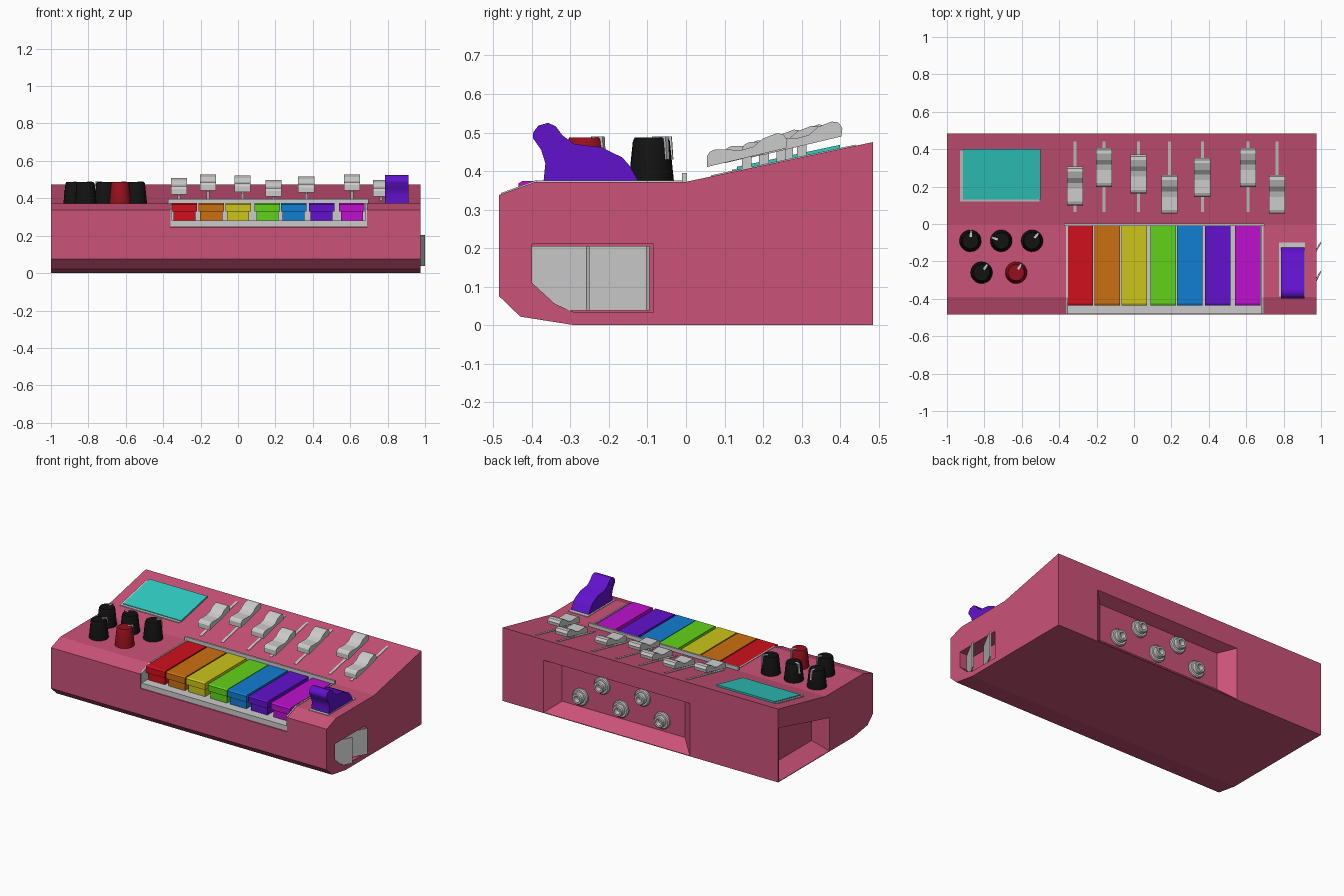
import bpy, math
from mathutils import Vector, Matrix

if "Cube" in bpy.data.objects:
    bpy.data.objects.remove(bpy.data.objects["Cube"])

mats = {}
COLORS = {
    "pink": (0.60, 0.085, 0.19), "red": (0.63, 0.005, 0.012), "orange": (0.60, 0.16, 0.005),
    "yellow": (0.60, 0.56, 0.01), "green": (0.12, 0.65, 0.01), "blue": (0.006, 0.21, 0.65),
    "purple": (0.12, 0.006, 0.61), "magenta": (0.51, 0.005, 0.61), "teal": (0.03, 0.61, 0.55),
    "black": (0.006, 0.006, 0.006), "dark_red": (0.30, 0.005, 0.012),
}


def make(name, verts, faces, color=None):
    me = bpy.data.meshes.new(name)
    me.from_pydata([tuple(v) for v in verts], [], faces)
    ob = bpy.data.objects.new(name, me)
    bpy.context.collection.objects.link(ob)
    if color:
        if color not in mats:
            mats[color] = bpy.data.materials.new(color)
            mats[color].diffuse_color = (*COLORS[color], 1)
        me.materials.append(mats[color])
    return ob


def select(ob):
    bpy.ops.object.select_all(action='DESELECT')
    ob.select_set(True)
    bpy.context.view_layer.objects.active = ob


def recalc(ob):
    import bmesh
    bm = bmesh.new()
    bm.from_mesh(ob.data)
    bmesh.ops.recalc_face_normals(bm, faces=bm.faces)
    bm.to_mesh(ob.data)
    bm.free()
    return ob


def loft(name, loops, color=None):
    """Skin a stack of equal-length loops and cap both ends."""
    n = len(loops[0])
    faces = [[k * n + i, k * n + (i + 1) % n, (k + 1) * n + (i + 1) % n, (k + 1) * n + i]
             for k in range(len(loops) - 1) for i in range(n)]
    faces += [list(range(n)), list(range((len(loops) - 1) * n, len(loops) * n))]
    return recalc(make(name, [v for l in loops for v in l], faces, color))


def prism(name, profile, x0, x1, color=None):
    return loft(name, [[(x, y, z) for y, z in profile] for x in (x0, x1)], color)


def box(name, x0, x1, y0, y1, z0, z1, color=None):
    return prism(name, [(y0, z0), (y1, z0), (y1, z1), (y0, z1)], x0, x1, color)


def lathe(name, profile, color=None, n=24, matrix=Matrix()):
    """Turn an (r, z) profile around z, then place it."""
    loops = [[matrix @ Vector((r * math.cos(2 * math.pi * i / n), r * math.sin(2 * math.pi * i / n), z))
              for i in range(n)] for r, z in profile]
    ob = loft(name, loops, color)
    select(ob)
    bpy.ops.object.shade_smooth_by_angle(angle=math.radians(30))
    return ob


def cut(body, cutter):
    m = body.modifiers.new("cut", 'BOOLEAN')
    m.operation, m.solver, m.object = 'DIFFERENCE', 'EXACT', cutter
    select(body)
    bpy.ops.object.modifier_apply(modifier="cut")
    bpy.data.objects.remove(cutter)


def tapered_cutter(inner, opening):
    # continue the slanted walls a little past the surface
    outer = [Vector(o) + (Vector(o) - Vector(i)) * 0.3 for i, o in zip(inner, opening)]
    return loft("recess_cutter", [inner, outer])


def deck(y):
    # height of the sloped control panel
    return 0.372 + max(y, 0) * 0.103 / 0.485


# Body
body = prism("body", [(-0.485, 0.075), (-0.43, 0.022), (-0.29, 0), (0.485, 0), (0.485, 0.475),
                      (0, 0.372), (-0.39, 0.372), (-0.485, 0.338)], -1, 0.975, "pink")
# Keyboard bay
cut(body, box("bay_cutter", -0.36, 0.69, -0.6, 0, 0.245, 0.6))
# Back connector recess
cut(body, tapered_cutter(
    [(-0.28, 0.41, 0.07), (0.6, 0.41, 0.07), (0.6, 0.41, 0.31), (-0.28, 0.41, 0.31)],
    [(-0.367, 0.485, 0.004), (0.68, 0.485, 0.004), (0.68, 0.485, 0.342), (-0.367, 0.485, 0.342)]))
# Left side recess
cut(body, tapered_cutter(
    [(-0.9, 0.0, 0.06), (-0.9, 0.4, 0.06), (-0.9, 0.4, 0.29), (-0.9, 0.0, 0.2)],
    [(-1, -0.04, 0.004), (-1, 0.478, 0.004), (-1, 0.478, 0.35), (-1, -0.04, 0.22)]))
# Right side vent opening
cut(body, prism("vent_cutter", [(-0.4, 0.11), (-0.34, 0.055), (-0.29, 0.033), (-0.085, 0.033),
                                (-0.085, 0.21), (-0.4, 0.21)], 0.88, 1.1))

# Slanted vent flaps
for i, y in enumerate((-0.4, -0.245)):
    low = 0.11 if i == 0 else 0.038
    plate = [(0.915, y, low), (0.95, y + 0.06, 0.055 if i == 0 else 0.038),
             (0.968, y + 0.1, 0.038), (0.997, y + 0.15, 0.038), (0.997, y + 0.15, 0.205), (0.915, y, 0.205)]
    loft(f"vent_flap_{i+1}", [plate, [(x + 0.004, yy - 0.008, z) for x, yy, z in plate]])

# Keyboard tray
box("tray_floor", -0.359, 0.689, -0.48, -0.001, 0.246, 0.28)
for side, x in (("left", -0.363), ("right", 0.683)):
    prism(f"tray_side_{side}", [(-0.48, 0.246), (-0.001, 0.246), (-0.001, 0.376), (-0.39, 0.376),
                                (-0.48, 0.343)], x, x + 0.009)
box("tray_back_rail", -0.375, 0.697, -0.01, 0.002, 0.281, 0.395)

# Keys with an overhanging front lip
keys = [("red", -0.355), ("orange", -0.211), ("yellow", -0.067), ("green", 0.089),
        ("blue", 0.229), ("purple", 0.379), ("magenta", 0.541)]
for color, x in keys:
    prism(f"key_{color}", [(-0.435, 0.33), (-0.435, 0.368), (-0.425, 0.374), (-0.012, 0.374),
                           (-0.012, 0.33)], x, x + 0.136, color)
    box(f"key_base_{color}", x + 0.009, x + 0.127, -0.422, -0.014, 0.28, 0.331, color)

# Screen and bezel
for name, x0, x1, y0, y1, h0, h1, color in (
        ("screen_bezel", -0.93, -0.505, 0.12, 0.392, -0.005, 0.006, None),
        ("screen", -0.915, -0.5, 0.132, 0.4, 0.0, 0.011, "teal")):
    prism(name, [(y0, deck(y0) + h0), (y1, deck(y1) + h0), (y1, deck(y1) + h1), (y0, deck(y0) + h1)],
          x0, x1, color)

# Faders: slot, stem and curved cap
cap = [(0, 0.027), (0.205, 0.032), (0.208, 0.052), (0.198, 0.07), (0.18, 0.076), (0.145, 0.07),
       (0.12, 0.054), (0.09, 0.052), (0.02, 0.068), (0.007, 0.065), (0, 0.056)]
faders = [(-0.315, 0.1), (-0.16, 0.198), (0.025, 0.163), (0.19, 0.055), (0.365, 0.145),
          (0.61, 0.198), (0.765, 0.055)]
for i, (x, y) in enumerate(faders):
    prism(f"fader_slot_{i+1}", [(0.065, deck(0.065) - 0.004), (0.44, deck(0.44) - 0.004),
                                (0.44, deck(0.44) + 0.003), (0.065, deck(0.065) + 0.003)], x - 0.008, x + 0.008)
    prism(f"fader_cap_{i+1}", [(y + a, deck(y + a) + h) for a, h in cap], x - 0.043, x + 0.043)
    box(f"fader_stem_{i+1}", x - 0.006, x + 0.006, y + 0.09, y + 0.115, deck(y + 0.1) - 0.01, deck(y + 0.1) + 0.04)

# Knobs with pointers
knobs = [(-0.875, -0.09, 85), (-0.71, -0.09, 160), (-0.545, -0.09, 50), (-0.815, -0.26, 55), (-0.63, -0.26, 60)]
for i, (x, y, ang) in enumerate(knobs):
    place = Matrix.Translation((x, y, 0.37)) @ Matrix.Rotation(math.radians(ang), 4, 'Z')
    lathe(f"knob_{i+1}", [(0.059, 0), (0.057, 0.02), (0.048, 0.108), (0.043, 0.117)],
          "dark_red" if i == 4 else "black", 20, place)
    loops = [[place @ Vector((r, s, z)) for r, z in
              ((0.02, 0.114), (0.046, 0.114), (0.05, 0.06), (0.057, 0.06), (0.053, 0.12), (0.02, 0.12))]
             for s in (-0.006, 0.006)]
    loft(f"knob_pointer_{i+1}", loops)

# Bend lever and its base plate
box("lever_base", 0.775, 0.915, -0.388, -0.1, 0.365, 0.376)
lever = prism("bend_lever", [(-0.37, 0.37), (-0.365, 0.42), (-0.376, 0.455), (-0.397, 0.485), (-0.397, 0.5),
                             (-0.383, 0.518), (-0.358, 0.525), (-0.338, 0.516), (-0.32, 0.492), (-0.29, 0.47),
                             (-0.22, 0.462), (-0.165, 0.435), (-0.145, 0.412), (-0.122, 0.37)],
              0.785, 0.911, "purple")
select(lever)
bpy.ops.object.shade_smooth_by_angle(angle=math.radians(40))

# Back connector sockets
for i, (x, z) in enumerate([(0.465, 0.135), (0.31, 0.25), (0.175, 0.135), (0.02, 0.25), (-0.12, 0.14)]):
    place = Matrix.Translation((x, 0.405, z)) @ Matrix.Rotation(-math.pi / 2, 4, 'X')
    lathe(f"socket_{i+1}", [(0.054, 0), (0.054, 0.016), (0.048, 0.022), (0.036, 0.022), (0.036, 0.045),
                            (0.031, 0.05), (0.02, 0.05), (0.018, 0.02)], None, 20, place)

for m in bpy.data.materials:
    if m.users and not m.is_grease_pencil:
        m.use_nodes = True
        m.node_tree.nodes["Principled BSDF"].inputs["Base Color"].default_value = m.diffuse_color
